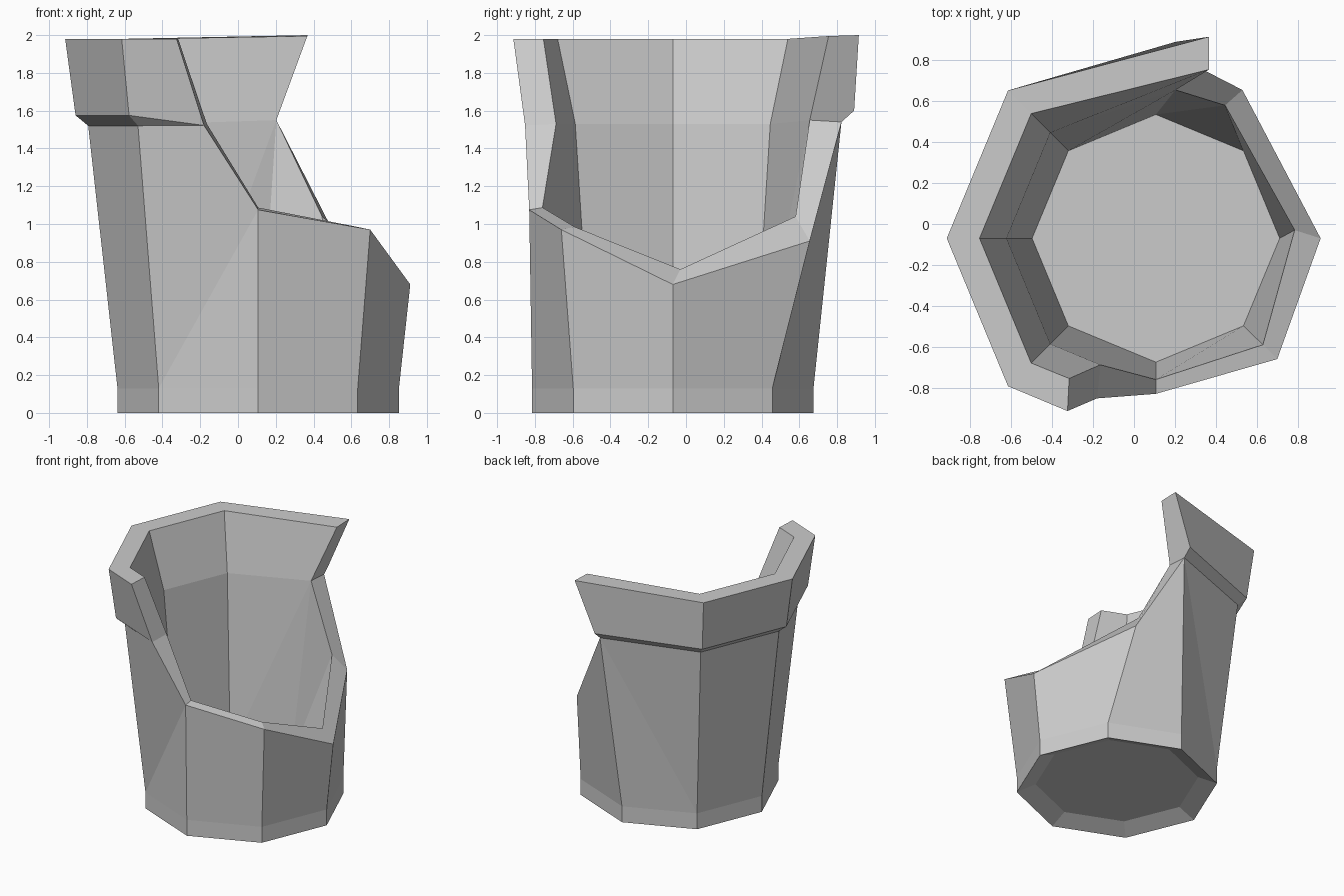
import bpy, bmesh, math

if "Cube" in bpy.data.objects:
    bpy.data.objects.remove(bpy.data.objects["Cube"])

CX, CY = 0.107, -0.07          # axis of the eight-sided pot


def ring(deg, r, z):
    a = math.radians(deg)
    return (CX + r * math.cos(a), CY + r * math.sin(a), z)


def foot(deg):
    return [ring(deg, 0.745, 0), ring(deg, 0.745, 0.13)]


def floor_pt(deg):
    return ring(deg, 0.605, 0.13)


bm = bmesh.new()
cache = {}


def vert(p):
    key = tuple(round(c, 4) for c in p)
    if key not in cache:
        cache[key] = bm.verts.new(p)
    return cache[key]


def face(points):
    vs = []
    for p in points:
        v = vert(p)
        if v not in vs:
            vs.append(v)
    if len(vs) > 2:
        bm.faces.new(vs)


def skin(columns):
    for a, b in zip(columns, columns[1:]):
        for i in range(len(a) - 1):
            face([a[i], b[i], b[i + 1], a[i + 1]])


# Unbroken column profile: foot, wall, flared rim, inner wall
def whole(deg):
    f = foot(deg)
    i = floor_pt(deg)
    return f + [f[1], ring(deg, 0.90, 1.52), ring(deg, 0.967, 1.575),
                ring(deg, 1.022, 1.98), ring(deg, 0.862, 1.98),
                ring(deg, 0.73, 1.53), i, i]


# Columns where the break runs up to the rim
back_o, back_i = (0.203, 0.823, 1.54), (0.203, 0.655, 1.55)
back = foot(90) + [back_o, back_o, (0.203, 0.89, 1.6), (0.367, 0.915, 2.0),
                   (0.367, 0.755, 1.995), back_i, back_i, floor_pt(90)]
front_o, front_i = (0.107, -0.83, 1.075), (0.107, -0.76, 1.087)
mid_o, mid_i = (-0.18, -0.852, 1.522), (-0.165, -0.688, 1.53)
front = foot(270) + [front_o, mid_o, mid_o, (-0.325, -0.914, 1.98),
                     (-0.317, -0.755, 1.98), mid_i, front_i, floor_pt(270)]

# Tall standing wall with rim
skin([back, whole(135), whole(180), whole(225), front])


# Low broken wall
def low(deg, outer, inner):
    return foot(deg) + [outer, inner, floor_pt(deg)]


low_45 = low(45, (0.53, 0.655, 0.91), (0.445, 0.58, 1.04))
low_90 = low(90, back_o, back_i)
skin([low(270, front_o, front_i),
      low(315, (0.70, -0.66, 0.97), (0.63, -0.59, 0.985)),
      low(0, (0.912, -0.07, 0.68), (0.785, -0.03, 0.76)),
      low_45])
skin([low_45[:4], low_90[:4]])
face([low_45[3], low_90[3], low_90[4]])      # folded inner wall at the back
face([low_45[3], low_90[4], low_45[4]])

# Broken end faces of the rim
face(back[3:8])
face([front_o, mid_o, mid_i, front_i])
face([mid_o, front[5], front[6], mid_i])

# Shallow recessed underside and inner floor
angles = [k * 45 for k in range(9)]
skin([[ring(a, 0.745, 0), ring(a, 0.605, 0.06)] for a in angles])
face([ring(a, 0.605, 0.06) for a in angles])
face([floor_pt(a) for a in angles])

bmesh.ops.recalc_face_normals(bm, faces=bm.faces[:])
mesh = bpy.data.meshes.new("broken_pot")
bm.to_mesh(mesh)
bm.free()
pot = bpy.data.objects.new("broken_pot", mesh)
bpy.context.collection.objects.link(pot)
